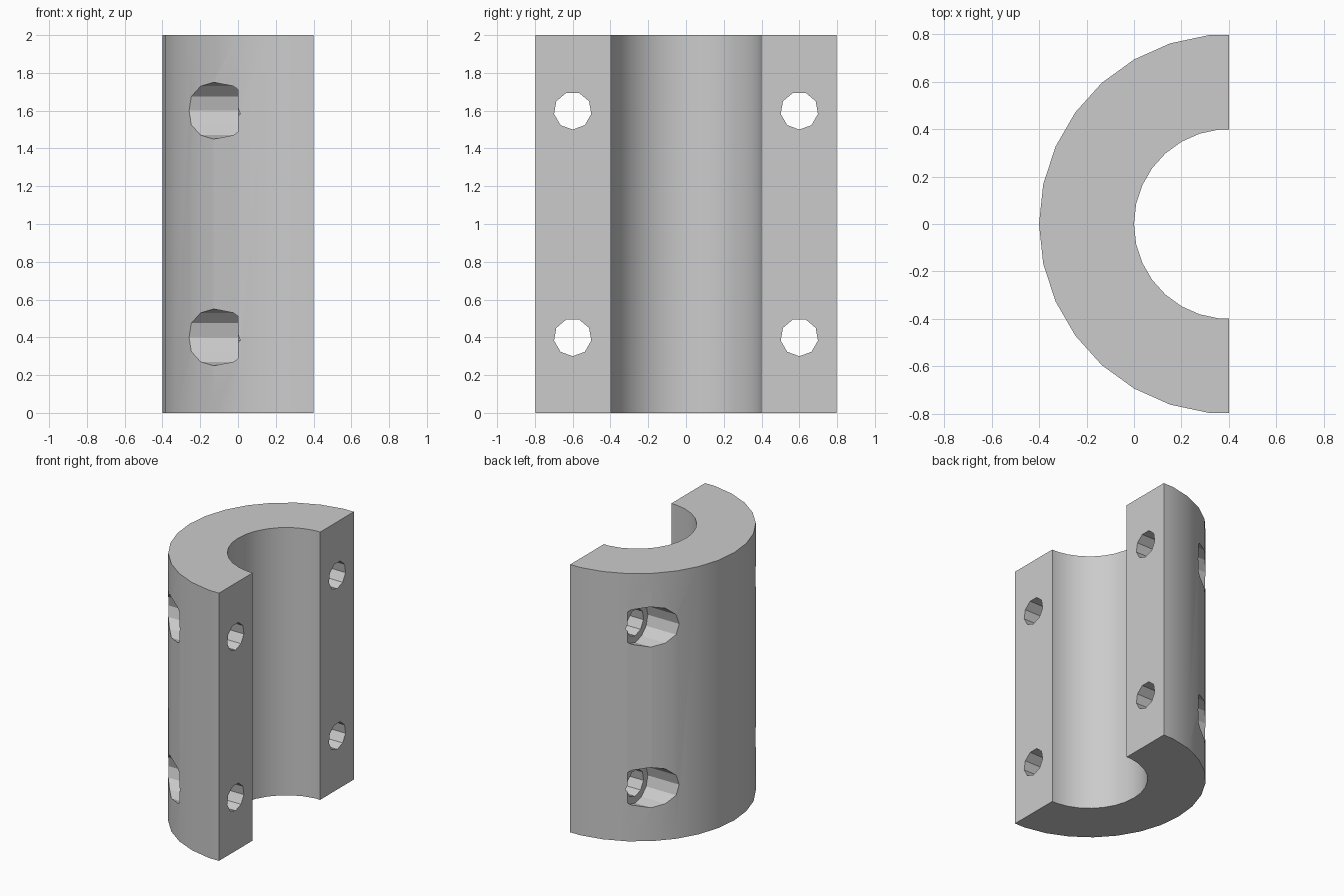
import bpy, bmesh
from math import sin, cos, pi, radians
from mathutils import Matrix

cube = bpy.data.objects.get("Cube")
if cube:
    bpy.data.objects.remove(cube, do_unlink=True)

HEIGHT = 2.0
SPLIT_X = 0.4            # plane where the sleeve is split in half
STEP = radians(12)

grey = bpy.data.materials.new("plain grey")
grey.use_nodes = True
grey.diffuse_color = (0.6, 0.6, 0.6, 1)
grey.node_tree.nodes["Principled BSDF"].inputs["Base Color"].default_value = (0.6, 0.6, 0.6, 1)


def new_object(name, bm):
    bmesh.ops.recalc_face_normals(bm, faces=bm.faces)
    mesh = bpy.data.meshes.new(name)
    bm.to_mesh(mesh)
    bm.free()
    mesh.materials.append(grey)
    obj = bpy.data.objects.new(name, mesh)
    bpy.context.collection.objects.link(obj)
    return obj


def half_arc(radius):
    """Half circle bulging to -x, ending flat on the split plane."""
    arc = [(SPLIT_X - radius * cos(i * STEP), radius * sin(i * STEP)) for i in range(-7, 8)]
    return [(SPLIT_X, arc[0][1])] + arc + [(SPLIT_X, arc[-1][1])]


def x_cylinder(name, radius, sides, x0, x1, y, z):
    """Prism along x with one corner pointing straight down."""
    bm = bmesh.new()
    ring = [bm.verts.new((x0, y + radius * sin(2 * pi * i / sides),
                          z - radius * cos(2 * pi * i / sides))) for i in range(sides)]
    face = bm.faces.new(ring)
    ext = bmesh.ops.extrude_face_region(bm, geom=[face], use_keep_orig=True)
    bmesh.ops.translate(bm, vec=(x1 - x0, 0, 0),
                        verts=[v for v in ext["geom"] if isinstance(v, bmesh.types.BMVert)])
    obj = new_object(name, bm)
    obj.hide_render = True
    return obj


# Half sleeve body: C-shaped profile extruded upward
bm = bmesh.new()
outline = half_arc(0.8) + half_arc(0.4)[::-1]
face = bm.faces.new([bm.verts.new((x, y, 0)) for x, y in outline])
ext = bmesh.ops.extrude_face_region(bm, geom=[face], use_keep_orig=True)
bmesh.ops.translate(bm, vec=(0, 0, HEIGHT),
                    verts=[v for v in ext["geom"] if isinstance(v, bmesh.types.BMVert)])
body = new_object("half_sleeve", bm)
bpy.context.view_layer.objects.active = body

# Four bolt holes, each with a wider counterbore from the curved side
for y in (-0.6, 0.6):
    for z in (0.4, 1.6):
        for cutter in (x_cylinder("counterbore_cutter", 0.15, 12, -0.8, 0.0, y, z),
                       x_cylinder("bolt_hole_cutter", 0.1, 9, -0.7, 0.7, y, z)):
            mod = body.modifiers.new("cut", "BOOLEAN")
            mod.operation = "DIFFERENCE"
            mod.solver = "EXACT"
            mod.object = cutter
            bpy.ops.object.modifier_apply(modifier=mod.name)
            bpy.data.objects.remove(cutter, do_unlink=True)

# Smooth the curved walls, keep the hole facets and rims crisp
bpy.ops.object.select_all(action="DESELECT")
body.select_set(True)
bpy.ops.object.shade_smooth_by_angle(angle=radians(28))
